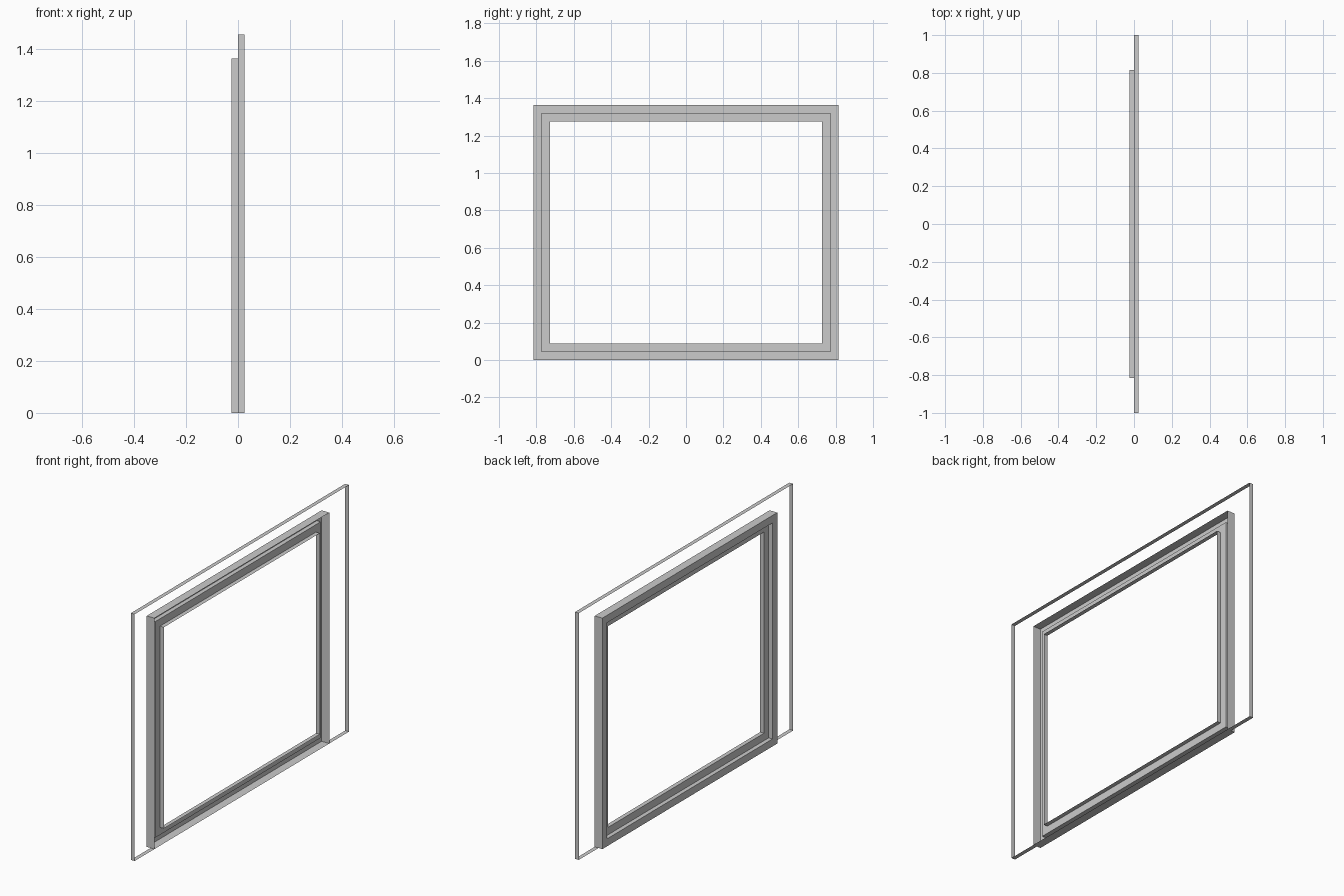
import bpy
import bmesh

cube = bpy.data.objects.get("Cube")
if cube:
    bpy.data.objects.remove(cube, do_unlink=True)

grey = bpy.data.materials.new("plain grey")
grey.use_nodes = True
GREY = (0.6, 0.6, 0.6, 1.0)
grey.diffuse_color = GREY
grey.node_tree.nodes["Principled BSDF"].inputs["Base Color"].default_value = GREY


def rectangular_sweep(name, half_width, height, profile):
    """Sweep an open profile of (inset, x) points round an upright rectangle."""
    bm = bmesh.new()
    loops = []
    for inset, x in profile:
        w, low, high = half_width - inset, inset, height - inset
        corners = ((-w, low), (w, low), (w, high), (-w, high))
        loops.append([bm.verts.new((x, y, z)) for y, z in corners])
    for a, b in zip(loops, loops[1:]):
        for i in range(4):
            j = (i + 1) % 4
            bm.faces.new((a[i], b[i], b[j], a[j]))
    mesh = bpy.data.meshes.new(name)
    bm.to_mesh(mesh)
    bm.free()
    mesh.materials.append(grey)
    obj = bpy.data.objects.new(name, mesh)
    bpy.context.collection.objects.link(obj)
    return obj


# Thin open band round the outside
rectangular_sweep("outer_rim", 1.0, 1.457, [(0, 0.025), (0, 0.0)])

# Stepped sheet frame: outer wall, front lip, step, inner ledge, opening wall
rectangular_sweep("stepped_frame", 0.816, 1.364, [
    (0, 0.025), (0, -0.025), (0.044, -0.025),
    (0.044, 0.0), (0.088, 0.0), (0.088, 0.025)])
